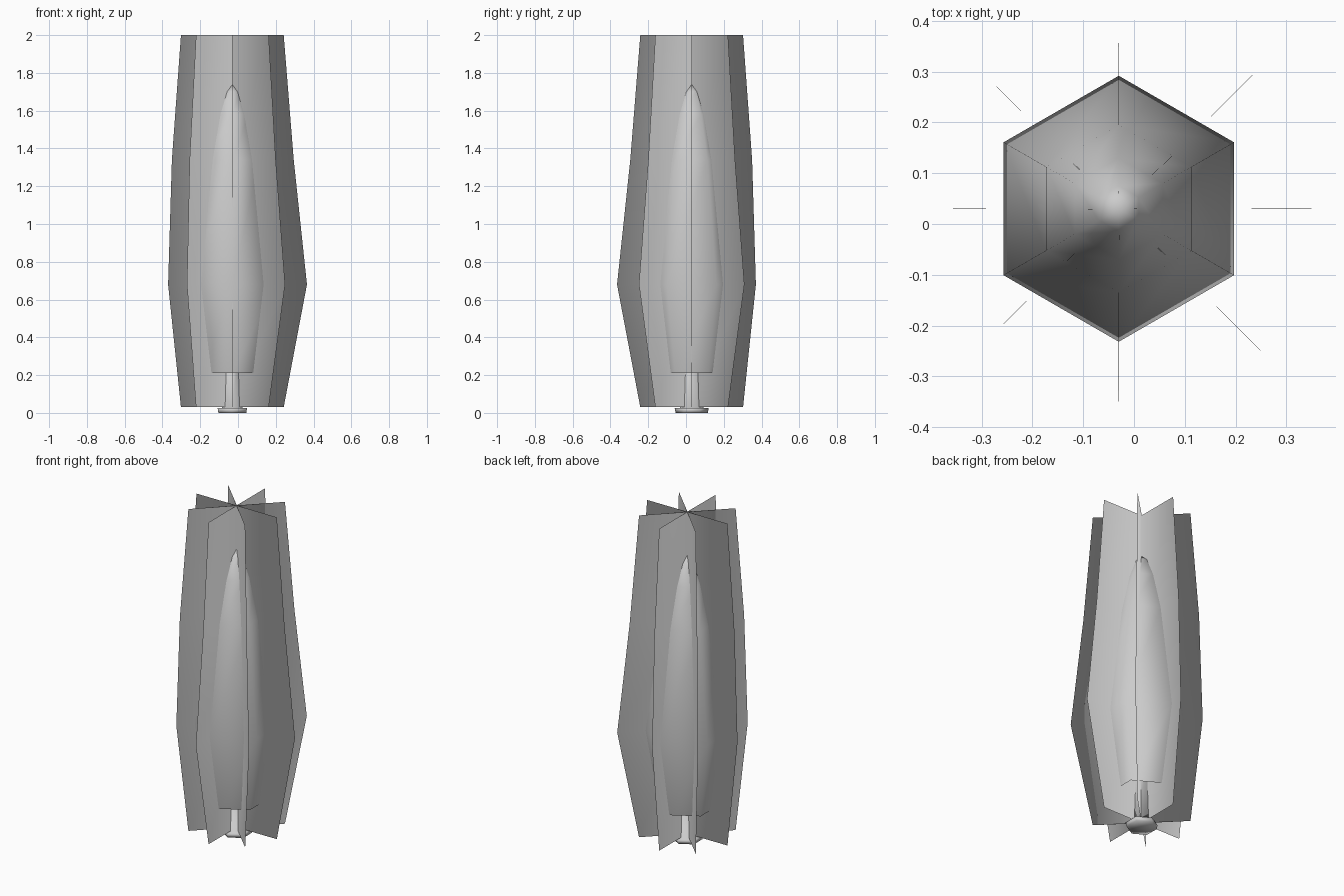
import bpy, bmesh, math
from mathutils import Vector

cube = bpy.data.objects.get("Cube")
if cube:
    bpy.data.objects.remove(cube, do_unlink=True)

CENTRE = Vector((-0.03, 0.03, 0))
VALLEY = 0.003

grey = bpy.data.materials.new("plain_grey")
grey.use_nodes = True
COLOUR = (0.6, 0.6, 0.6, 1)
grey.diffuse_color = COLOUR
grey.node_tree.nodes["Principled BSDF"].inputs["Base Color"].default_value = COLOUR


def loft(name, rings):
    """Smooth skin over rings listed bottom to top, each a (z, radii) pair."""
    bm = bmesh.new()
    loops = []
    for z, radii in rings:
        loop = []
        for i, r in enumerate(radii):
            a = math.radians(-90) + math.tau * i / len(radii)
            loop.append(bm.verts.new((r * math.cos(a), r * math.sin(a), z)))
        loops.append(loop)
    for low, high in zip(loops, loops[1:]):
        for i in range(len(low)):
            j = (i + 1) % len(low)
            bm.faces.new((low[i], low[j], high[j], high[i]))
    bmesh.ops.remove_doubles(bm, verts=bm.verts, dist=0.0001)
    mesh = bpy.data.meshes.new(name)
    bm.to_mesh(mesh)
    bm.free()
    mesh.materials.append(grey)
    mesh.shade_smooth()
    obj = bpy.data.objects.new(name, mesh)
    obj.location = CENTRE
    bpy.context.collection.objects.link(obj)


# Eight paper-thin fins meeting on the axis, four long and four short
FINS = [(0.03, 0.272, 0.272), (0.68, 0.34, 0.395),
        (1.34, 0.32, 0.325), (2.0, 0.272, 0.272)]
loft("crossed_fins", [(z, [long, VALLEY] * 4 + [short, VALLEY] * 4)
                      for z, short, long in FINS])

# Six-sided inner bulb, open below and rounded off at the tip
BULB = [(0.21, 0.175), (0.68, 0.262), (1.34, 0.165), (1.58, 0.1),
        (1.7, 0.045), (1.74, 0)]
loft("inner_bulb", [(z, [r] * 6) for z, r in BULB])

# Stem with its small foot, closed underneath
STEM = [(0, 0), (0, 0.085), (0.025, 0.09), (0.025, 0.062), (0.4, 0.045)]
loft("stem_and_foot", [(z, [r] * 6) for z, r in STEM])
